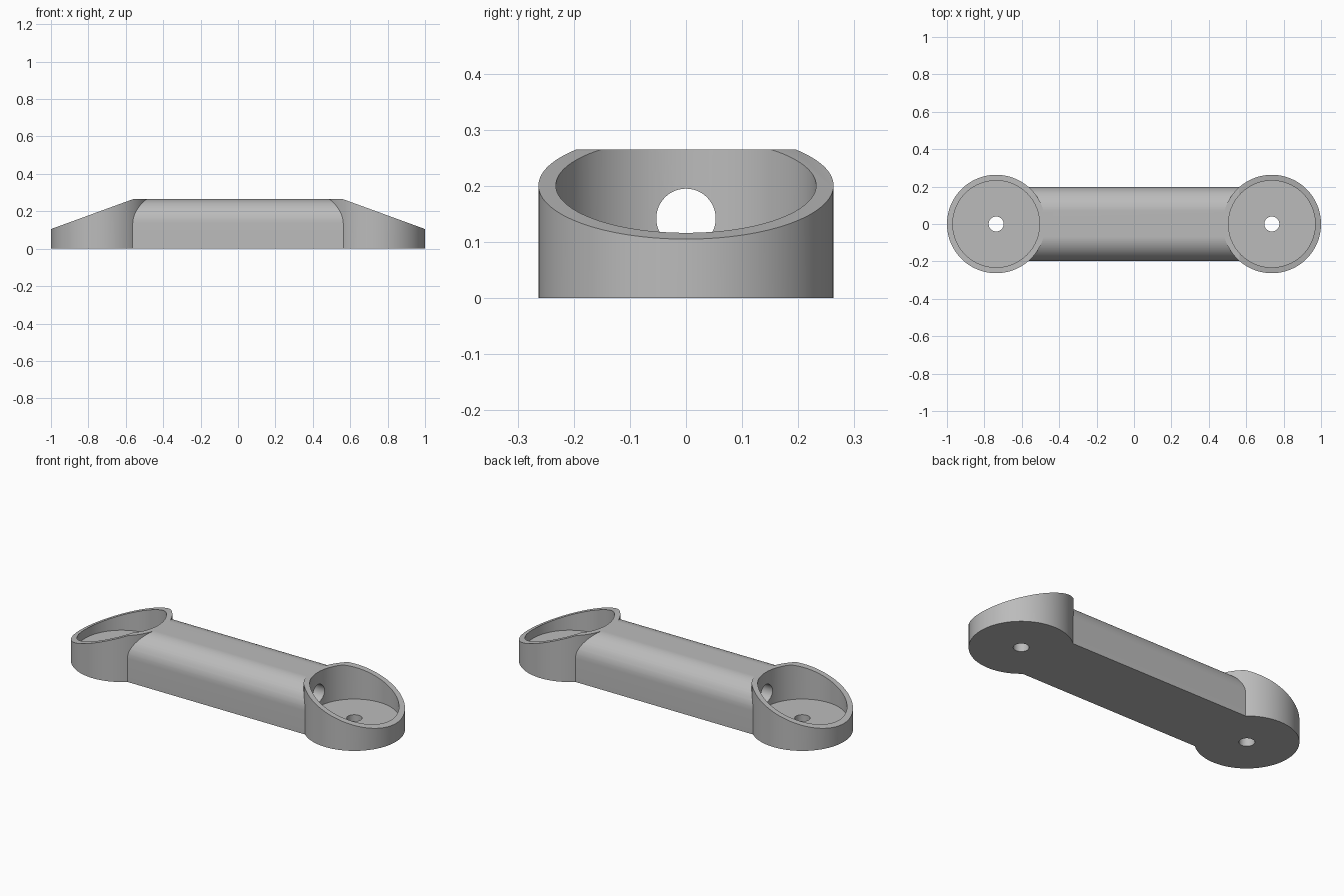
import bpy, bmesh, math
from mathutils import Matrix, Vector

cube = bpy.data.objects.get("Cube")
if cube:
    bpy.data.objects.remove(cube, do_unlink=True)

CUP_X, CUP_R, POCKET_R = 0.737, 0.263, 0.232
TOP, LOW_RIM, FLOOR = 0.265, 0.105, 0.066
BAR_HALF, BAR_ROUND = 0.197, 0.13
SLOPE = math.tan(math.radians(20))

grey = bpy.data.materials.new("plain grey")
grey.use_nodes = True
colour = (0.5, 0.5, 0.5, 1)
grey.diffuse_color = colour
grey.node_tree.nodes["Principled BSDF"].inputs["Base Color"].default_value = colour


def make_object(name, bm):
    bmesh.ops.recalc_face_normals(bm, faces=bm.faces)
    mesh = bpy.data.meshes.new(name)
    bm.to_mesh(mesh)
    bm.free()
    mesh.materials.append(grey)
    obj = bpy.data.objects.new(name, mesh)
    bpy.context.collection.objects.link(obj)
    return obj


def cylinder(name, radius, x, low, high, sides):
    bm = bmesh.new()
    bmesh.ops.create_cone(bm, cap_ends=True, segments=sides, radius1=radius, radius2=radius,
                          depth=high - low, matrix=Matrix.Translation((x, 0, (low + high) / 2)))
    return make_object(name, bm)


def prism(name, points, direction):
    """Extrude a closed outline of 3D points along a direction."""
    bm = bmesh.new()
    face = bm.faces.new([bm.verts.new(p) for p in points])
    grown = bmesh.ops.extrude_face_region(bm, geom=[face], use_keep_orig=True)["geom"]
    bmesh.ops.translate(bm, vec=Vector(direction),
                        verts=[v for v in grown if isinstance(v, bmesh.types.BMVert)])
    return make_object(name, bm)


def combine(target, other, operation):
    """Apply a boolean and remove the helper."""
    mod = target.modifiers.new("combine", "BOOLEAN")
    mod.operation, mod.solver, mod.object = operation, "EXACT", other
    bpy.context.view_layer.objects.active = target
    bpy.ops.object.modifier_apply(modifier=mod.name)
    bpy.data.objects.remove(other, do_unlink=True)


# Bar with rounded upper edges, ending inside the cup walls
end = CUP_X - POCKET_R
outline = [(-end - 0.1, -BAR_HALF, 0), (-end - 0.1, BAR_HALF, 0)]
for side, start in ((1, 0), (-1, 90)):
    for i in range(17):
        a = math.radians(start + 90 * i / 16)
        outline.append((-end - 0.1, side * (BAR_HALF - BAR_ROUND) + BAR_ROUND * math.cos(a),
                        TOP - BAR_ROUND + BAR_ROUND * math.sin(a)))
body = prism("bar_with_end_cups", outline, (2 * end + 0.2, 0, 0))

# Sloped end cups
for side in (-1, 1):
    cup = cylinder("cup", CUP_R, side * CUP_X, 0, TOP, 128)
    wedge = prism("slope_cutter", [
        (side * 1.1, -0.4, LOW_RIM - 0.1 * SLOPE),
        (side * 1.1, -0.4, LOW_RIM + 0.6 * SLOPE),
        (side * 0.4, -0.4, LOW_RIM + 0.6 * SLOPE)], (0, 0.8, 0))
    combine(cup, wedge, "DIFFERENCE")
    combine(body, cup, "UNION")

# Cup pockets and floor holes
for side in (-1, 1):
    combine(body, cylinder("pocket_cutter", POCKET_R, side * CUP_X, FLOOR, 0.5, 128), "DIFFERENCE")
    combine(body, cylinder("floor_hole_cutter", 0.04, side * CUP_X, -0.1, 0.1, 48), "DIFFERENCE")

# Channel running lengthwise from cup to cup
channel = cylinder("channel_cutter", 0.053, 0, -0.65, 0.65, 48)
channel.data.transform(Matrix.Translation((0, 0, 0.142)) @ Matrix.Rotation(math.pi / 2, 4, "Y"))
combine(body, channel, "DIFFERENCE")

bpy.ops.object.select_all(action="DESELECT")
body.select_set(True)
bpy.context.view_layer.objects.active = body
bpy.ops.object.shade_smooth_by_angle(angle=math.radians(30))
